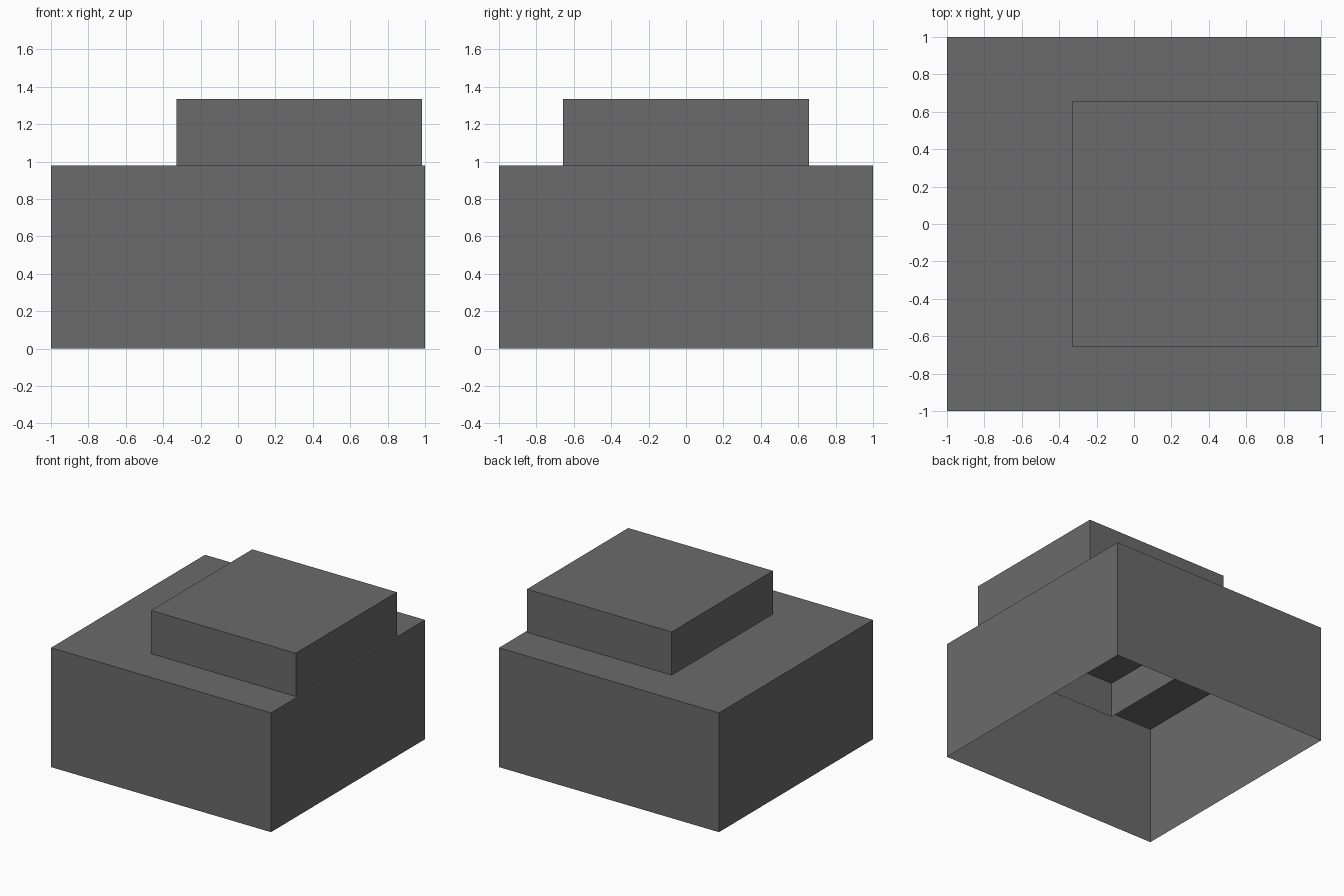
import bpy, bmesh
from mathutils import Matrix

if "Cube" in bpy.data.objects:
    bpy.data.objects.remove(bpy.data.objects["Cube"])

# One dark grey for the whole model
grey = bpy.data.materials.new("dark_grey")
grey.diffuse_color = (0.145, 0.145, 0.145, 1)
grey.use_nodes = True
grey.node_tree.nodes["Principled BSDF"].inputs["Base Color"].default_value = grey.diffuse_color


def open_box(name, x, y, z):
    """Thin-walled box without a floor, from (min, max) ranges."""
    bm = bmesh.new()
    size = [r[1] - r[0] for r in (x, y, z)]
    mid = [sum(r) / 2 for r in (x, y, z)]
    bmesh.ops.create_cube(bm, size=1, matrix=Matrix.Translation(mid) @ Matrix.Diagonal((*size, 1)))
    floor = [f for f in bm.faces if f.normal.z < -0.5]
    bmesh.ops.delete(bm, geom=floor, context='FACES')
    mesh = bpy.data.meshes.new(name)
    bm.to_mesh(mesh)
    bm.free()
    mesh.materials.append(grey)
    ob = bpy.data.objects.new(name, mesh)
    bpy.context.collection.objects.link(ob)
    return ob


# Wide lower block, open underneath
open_box("lower_block", (-1, 1), (-1, 1), (0, 0.98))

# Smaller upper block, sunk through the lower roof, also open underneath
open_box("upper_block", (-0.33, 0.985), (-0.657, 0.657), (0.69, 1.335))
